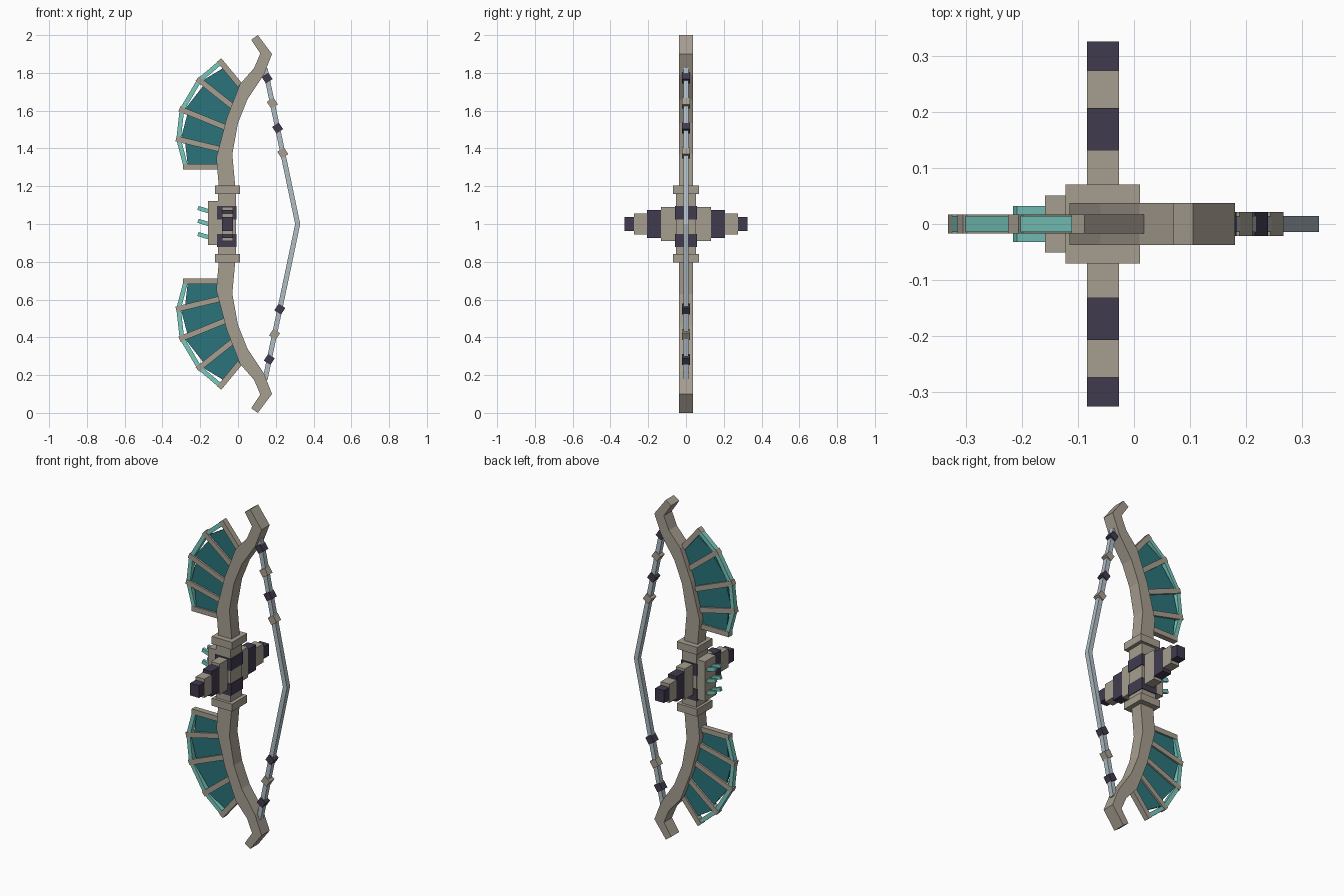
import bpy, bmesh
from math import atan2
from mathutils import Vector, Matrix

cube = bpy.data.objects.get("Cube")
if cube:
    bpy.data.objects.remove(cube, do_unlink=True)


def material(name, rgb):
    m = bpy.data.materials.new(name)
    m.use_nodes = True
    m.diffuse_color = (*rgb, 1)
    m.node_tree.nodes["Principled BSDF"].inputs["Base Color"].default_value = (*rgb, 1)
    return m


TAUPE = material("taupe wood", (0.38, 0.34, 0.28))
DARK = material("dark wrap", (0.052, 0.044, 0.076))
TEAL = material("deep teal", (0.023, 0.175, 0.195))
MINT = material("pale teal", (0.19, 0.58, 0.51))
STRING = material("pale steel", (0.43, 0.51, 0.56))


def finish(name, bm, mat):
    bmesh.ops.recalc_face_normals(bm, faces=bm.faces)
    mesh = bpy.data.meshes.new(name)
    bm.to_mesh(mesh)
    bm.free()
    mesh.materials.append(mat)
    ob = bpy.data.objects.new(name, mesh)
    bpy.context.collection.objects.link(ob)
    return ob


def prism(name, pts, half, mat, side=1, y=0):
    """Extrude an (x, z) outline along y; side=-1 mirrors it below the grip."""
    bm = bmesh.new()
    face = bm.faces.new([bm.verts.new((x, y - half, 1 + side * (z - 1))) for x, z in pts])
    out = bmesh.ops.extrude_face_region(bm, geom=[face])
    verts = [v for v in out["geom"] if isinstance(v, bmesh.types.BMVert)]
    bmesh.ops.translate(bm, verts=verts, vec=(0, 2 * half, 0))
    return finish(name, bm, mat)


def box(name, x, y, z, mat):
    return prism(name, [(x[0], z[0]), (x[1], z[0]), (x[1], z[1]), (x[0], z[1])],
                 (y[1] - y[0]) / 2, mat, y=(y[0] + y[1]) / 2)


def beam(name, a, b, width, half, mat, side=1, y=0):
    a, b = Vector(a), Vector(b)
    d = (b - a).normalized()
    n = Vector((-d.y, d.x)) * width / 2
    return prism(name, [a + n, b + n, b - n, a - n], half, mat, side, y)


# Outlines of the upper limb, and centre lines of the fan ribs (outer, inner)
belly = [(-0.013, 1.18), (-0.03, 1.37), (0.0, 1.535), (0.05, 1.66),
         (0.137, 1.79), (0.18, 1.90), (0.105, 2.0)]
back = [(0.07, 1.975), (0.118, 1.903), (0.085, 1.825), (0.01, 1.74),
        (-0.06, 1.56), (-0.115, 1.35), (-0.10, 1.18)]
ribs = [((-0.29, 1.303), (-0.1, 1.303)), ((-0.328, 1.452), (-0.09, 1.395)),
        ((-0.31, 1.61), (-0.05, 1.505)), ((-0.215, 1.77), (-0.02, 1.615)),
        ((-0.1, 1.868), (0.01, 1.735))]
ribs = [(Vector(a), Vector(b)) for a, b in ribs]


def along(rib, dist):
    a, b = rib
    return a + (b - a).normalized() * dist


for side, label in ((1, "upper"), (-1, "lower")):
    # Limb and its collar
    prism(label + "_limb", belly + back, 0.0375, TAUPE, side)
    z = 1 + side * 0.182
    box(label + "_collar", (-0.122, 0.011), (-0.07, 0.07), (z - 0.022, z + 0.022), TAUPE)

    # Fan: ribs, membrane panels and outer rim
    for i, rib in enumerate(ribs):
        beam(f"{label}_fan_rib_{i}", *rib, 0.03, 0.0165, TAUPE, side)
    for i, (low, high) in enumerate(zip(ribs, ribs[1:])):
        prism(f"{label}_fan_membrane_{i}",
              [along(low, 0.025), low[1], high[1], along(high, 0.048)], 0.006, TEAL, side)
        beam(f"{label}_fan_rim_{i}", along(low, 0.014), along(high, 0.014),
             0.024, 0.0145, MINT, side)

# Bowstring bent at its nock
top, nock = Vector((0.143, 1.825)), Vector((0.316, 1.0))
w = Vector((0.0135, 0))
for side, label in ((1, "upper"), (-1, "lower")):
    prism(label + "_string", [top - w, nock - w, nock + w, top + w], 0.0145, STRING, side)

# Diamond beads threaded on the string
bead_heights = [1.773, 1.64, 1.508, 1.376, 0.549, 0.416, 0.283]
tilt = atan2(nock.x - top.x, top.y - nock.y)
for i, z in enumerate(bead_heights):
    x = nock.x + (top.x - nock.x) * abs(z - 1) / (top.y - 1)
    turn = 0.785 + (tilt if z > 1 else -tilt)
    mat = (DARK, TAUPE)[i % 2]
    bm = bmesh.new()
    bmesh.ops.create_cube(bm, size=0.042, matrix=Matrix.Translation((x, 0, z))
                          @ Matrix.Rotation(turn, 4, "Y"))
    finish(f"string_bead_{i}", bm, mat)

# Grip with two dark wraps
box("grip", (-0.106, -0.011), (-0.053, 0.053), (0.84, 1.17), TAUPE)
for z in (0.913, 1.06):
    box("grip_wrap", (-0.11, -0.007), (-0.057, 0.057), (z - 0.035, z + 0.035), DARK)

# Stepped, banded stabiliser bars to the front and back
steps = [(0.0, 0.132, 0.09, TAUPE), (0.132, 0.207, 0.074, DARK),
         (0.207, 0.274, 0.055, TAUPE), (0.274, 0.325, 0.036, DARK)]
for side, label in ((-1, "front"), (1, "back")):
    for i, (y0, y1, h, mat) in enumerate(steps):
        box(f"{label}_bar_step_{i}", (-0.084, -0.027), sorted((side * y0, side * y1)),
            (1 - h, 1 + h), mat)

# Knuckle plate with paired spikes
box("knuckle_plate", (-0.159, -0.1), (-0.051, 0.051), (0.888, 1.122), TAUPE)
for z in (0.935, 1.005, 1.073):
    for y in (-0.024, 0.024):
        beam("knuckle_spike", (-0.212, z + 0.012), (-0.14, z - 0.01), 0.022, 0.008, MINT, y=y)
